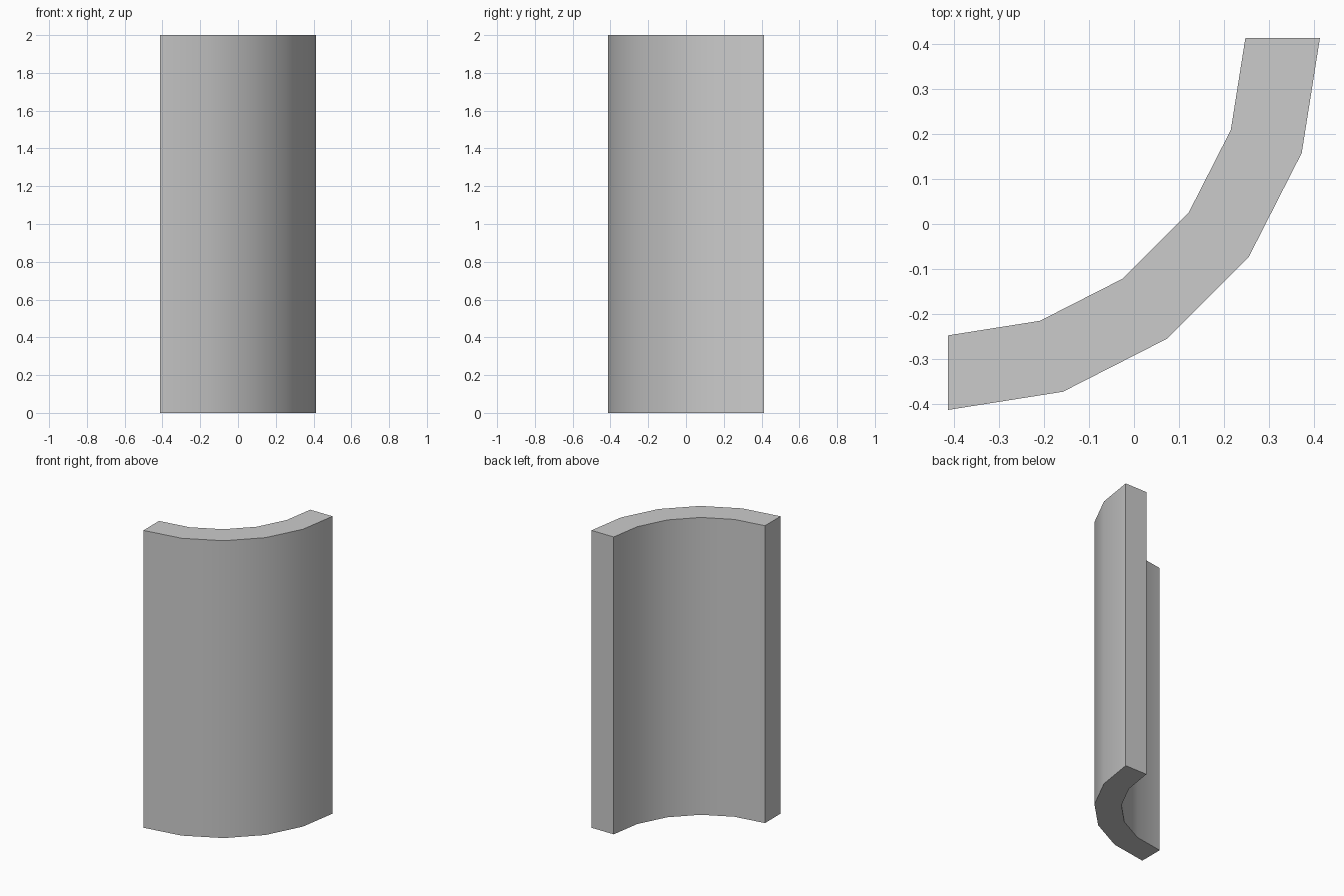
import bpy
import bmesh
from math import sin, cos, radians

if "Cube" in bpy.data.objects:
    bpy.data.objects.remove(bpy.data.objects["Cube"])

HEIGHT = 2.0
R_OUT, R_IN = 0.828, 0.662
SEGMENTS = 5
CX, CY = -R_OUT / 2, R_OUT / 2   # arc centre, so the bounds are centred on the origin


def arc(radius):
    """Points of a quarter arc, from the front-left end to the back-right end."""
    angles = [radians(90 * i / SEGMENTS) for i in range(SEGMENTS + 1)]
    return [(CX + radius * sin(a), CY - radius * cos(a), 0) for a in angles]


# Quarter-ring cross-section, extruded upwards
bm = bmesh.new()
profile = arc(R_OUT) + arc(R_IN)[::-1]
base = bm.faces.new([bm.verts.new(p) for p in profile])
top = bmesh.ops.extrude_face_region(bm, geom=[base], use_keep_orig=True)
top_verts = [g for g in top["geom"] if isinstance(g, bmesh.types.BMVert)]
bmesh.ops.translate(bm, verts=top_verts, vec=(0, 0, HEIGHT))
bmesh.ops.recalc_face_normals(bm, faces=bm.faces)

mesh = bpy.data.meshes.new("curved_wall")
bm.to_mesh(mesh)
bm.free()
wall = bpy.data.objects.new("curved_wall", mesh)
bpy.context.collection.objects.link(wall)

# Smooth curved sides, sharp ends and rims
bpy.context.view_layer.objects.active = wall
wall.select_set(True)
bpy.ops.object.shade_smooth_by_angle(angle=radians(30))
